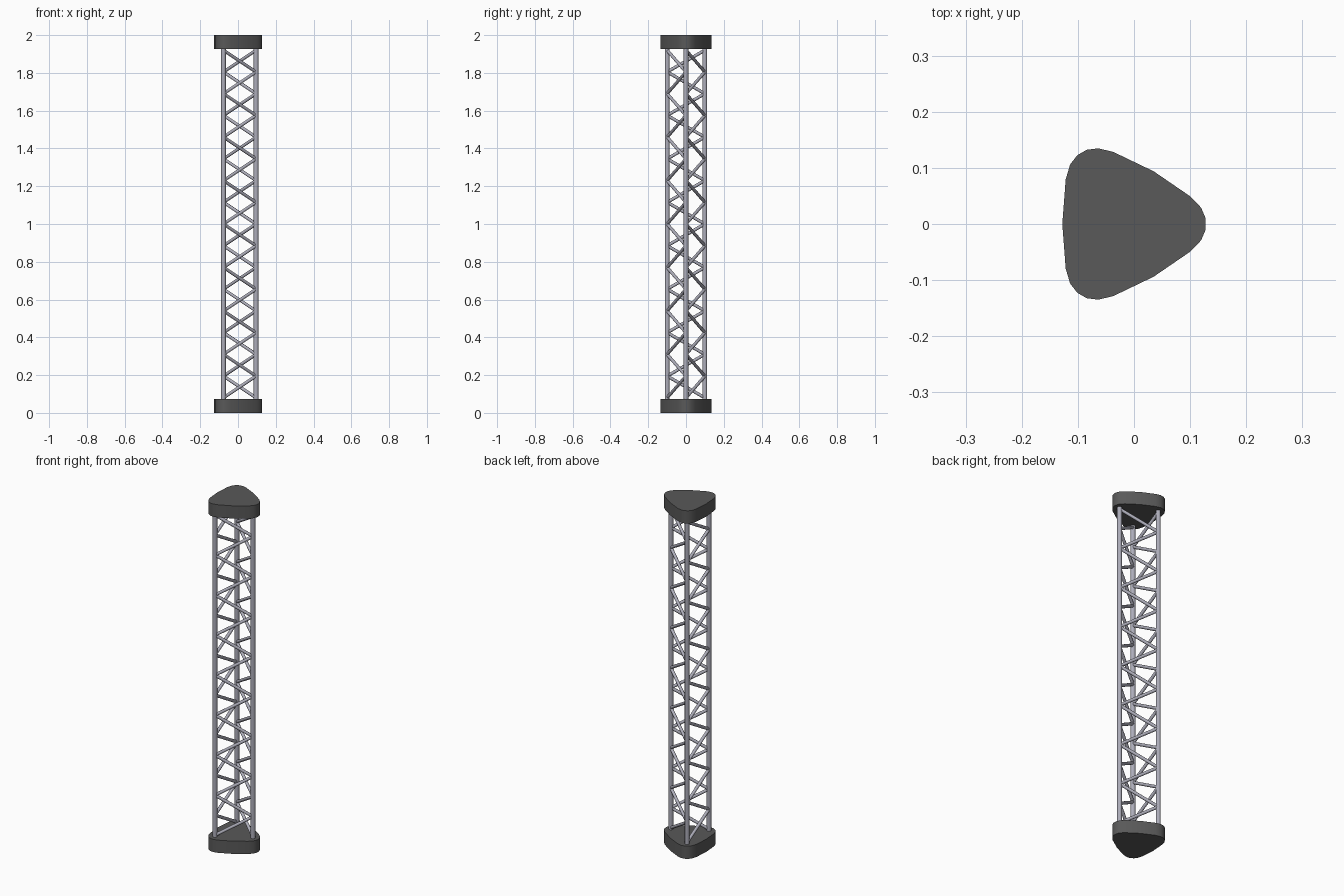
import bpy, bmesh, math
from mathutils import Vector, Matrix

if "Cube" in bpy.data.objects:
    bpy.data.objects.remove(bpy.data.objects["Cube"])

CX = -0.0193          # triangle centre, so the outline is centred on x = 0
R = 0.115             # rail distance from the triangle centre
CAP_H = 0.073
HEIGHT = 2.0


def material(name, col):
    m = bpy.data.materials.new(name)
    m.diffuse_color = (*col, 1)
    m.use_nodes = True
    m.node_tree.nodes["Principled BSDF"].inputs["Base Color"].default_value = m.diffuse_color
    return m


metal = material("metal", (0.42, 0.42, 0.49))
dark = material("dark_plastic", (0.1, 0.1, 0.1))


def finish(name, bm, mat):
    bmesh.ops.recalc_face_normals(bm, faces=bm.faces)
    me = bpy.data.meshes.new(name)
    bm.to_mesh(me)
    bm.free()
    ob = bpy.data.objects.new(name, me)
    bpy.context.collection.objects.link(ob)
    me.materials.append(mat)
    bpy.ops.object.select_all(action='DESELECT')
    ob.select_set(True)
    bpy.context.view_layer.objects.active = ob
    bpy.ops.object.shade_smooth_by_angle(angle=math.radians(40))
    return ob


def tube(bm, a, b, r, sides=12):
    d = b - a
    mat = Matrix.Translation((a + b) / 2) @ d.to_track_quat('Z', 'Y').to_matrix().to_4x4()
    bmesh.ops.create_cone(bm, cap_ends=True, segments=sides, radius1=r, radius2=r,
                          depth=d.length, matrix=mat)


def corner(i, z):
    a = math.radians(120 * (i - 1))
    return Vector((CX + R * math.cos(a), R * math.sin(a), z))


# rounded triangular end caps, one corner repeated three times
sector = [(0.120, -0.049), (0.139, -0.029), (0.147, -0.010),
          (0.147, 0.010), (0.139, 0.029), (0.120, 0.049),
          (0.1085 * 0.5, 0.1085 * math.sin(math.pi / 3))]
for name, z in (("bottom_cap", 0), ("top_cap", HEIGHT - CAP_H)):
    bm = bmesh.new()
    verts = []
    for i in range(3):
        rot = Matrix.Rotation(math.radians(120 * i), 3, 'Z')
        for x, y in sector:
            verts.append(bm.verts.new(rot @ Vector((x, y, z)) + Vector((CX, 0, 0))))
    base = bm.faces.new(verts)
    ext = bmesh.ops.extrude_face_region(bm, geom=[base], use_keep_orig=True)
    bmesh.ops.translate(bm, vec=(0, 0, CAP_H),
                        verts=[g for g in ext['geom'] if isinstance(g, bmesh.types.BMVert)])
    finish(name, bm, dark)

# three upright rails
for i, name in enumerate(("front_rail", "right_rail", "back_rail")):
    bm = bmesh.new()
    tube(bm, corner(i, 0.03), corner(i, HEIGHT - 0.03), 0.0125)
    finish(name, bm, metal)

# zigzag bracing on each of the three faces
Z0, STEP, COUNT = 0.08, 0.115, 16
for i, name in enumerate(("front_bracing", "right_bracing", "left_bracing")):
    bm = bmesh.new()
    for k in range(COUNT):
        p = corner(i + k % 2, Z0 + k * STEP)
        q = corner(i + (k + 1) % 2, Z0 + (k + 1) * STEP)
        tube(bm, p, q, 0.0085)
    finish(name, bm, metal)
